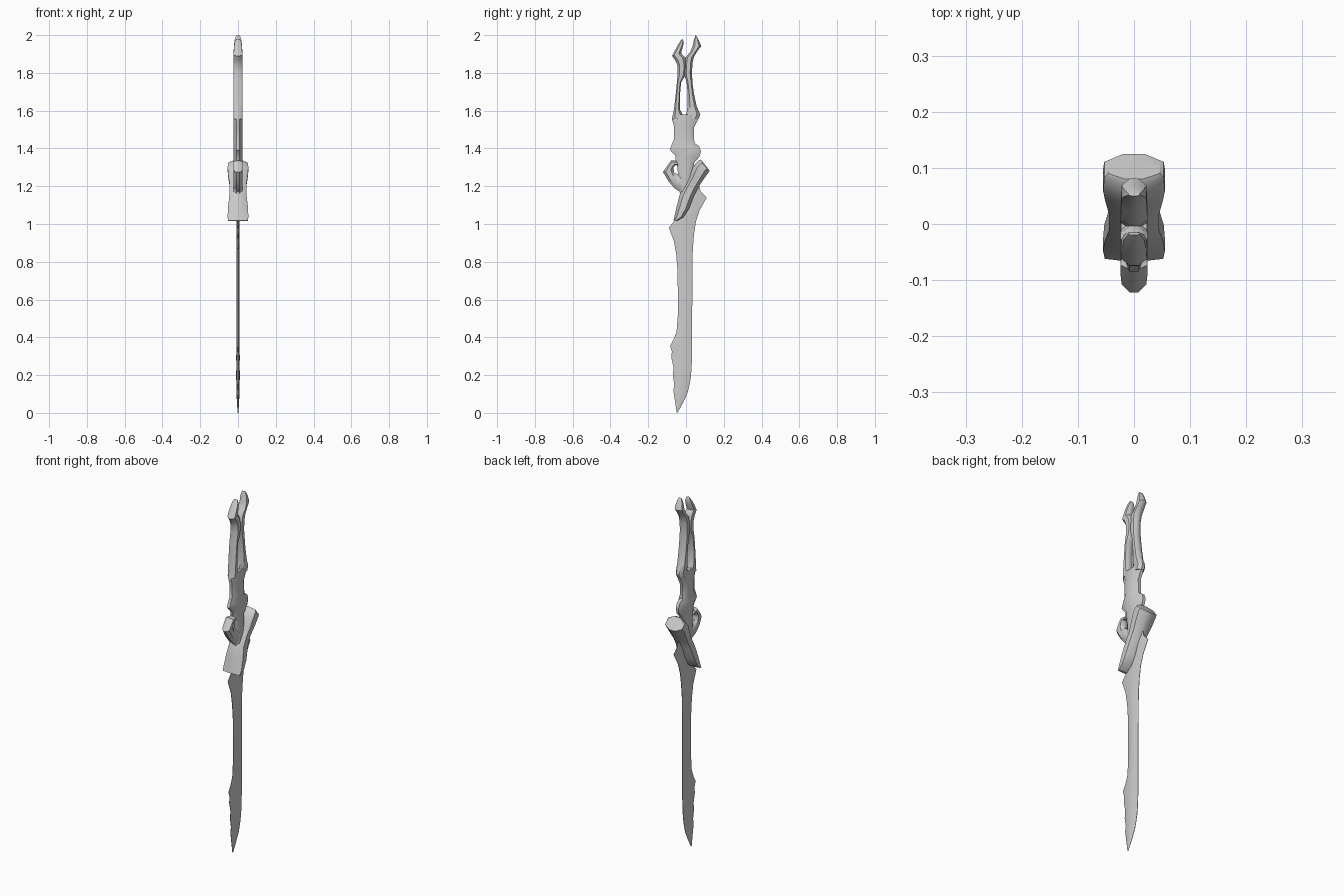
import bpy, bmesh

ROUND = [(0, .35), (.25, 1), (.75, 1), (1, .35)]        # chamfered bone-like section
EDGED = [(0, .12), (.28, .75), (.62, 1), (1, .12)]      # sharp blade section


def loft(name, stations, section=ROUND, angle=40):
    """Skin rings; a station is (front y, front z, back y, back z, half thickness)."""
    bm = bmesh.new()
    rings = []
    for ya, za, yb, zb, t in stations:
        pts = [(s * t, u) for u, s in section]
        pts += [(-x, u) for x, u in reversed(pts)]
        rings.append([bm.verts.new((x, ya + (yb - ya) * u, za + (zb - za) * u))
                      for x, u in pts])
    n = len(rings[0])
    for r, q in zip(rings, rings[1:]):
        for i in range(n):
            j = (i + 1) % n
            bm.faces.new((r[i], r[j], q[j], q[i]))
    bm.faces.new(rings[0])
    bm.faces.new(rings[-1])
    bmesh.ops.recalc_face_normals(bm, faces=bm.faces)
    me = bpy.data.meshes.new(name)
    bm.to_mesh(me)
    bm.free()
    ob = bpy.data.objects.new(name, me)
    bpy.context.collection.objects.link(ob)
    bpy.ops.object.select_all(action='DESELECT')
    ob.select_set(True)
    bpy.context.view_layer.objects.active = ob
    bpy.ops.object.shade_smooth_by_angle(angle=angle * 3.14159 / 180)
    return ob


# Blade, with a ragged front edge near the tip
loft("blade", [
    (-.050, .003, -.045, 0, .002),
    (-.058, .06, -.015, .055, .006),
    (-.067, .12, .008, .105, .008),
    (-.062, .15, .018, .145, .007),
    (-.070, .20, .026, .19, .011),
    (-.066, .24, .030, .25, .008),
    (-.077, .29, .032, .30, .010),
    (-.075, .325, .033, .34, .007),
    (-.084, .355, .033, .37, .009),
    (-.067, .385, .033, .40, .008),
    (-.050, .43, .033, .45, .008),
    (-.043, .52, .033, .55, .008),
    (-.044, .74, .034, .74, .008),
    (-.052, .84, .036, .87, .008),
    (-.064, .91, .043, .95, .008),
    (-.091, .98, .053, 1.015, .008),
    (-.063, 1.015, .073, 1.075, .008),
    (-.045, 1.06, .110, 1.14, .008),
    (-.020, 1.12, .077, 1.172, .008),
    (.0, 1.17, .070, 1.205, .008)], EDGED, 30)

# Slanted flared collar
loft("collar", [
    (-.066, 1.018, -.050, 1.015, .052),
    (-.061, 1.04, -.014, 1.036, .055),
    (-.050, 1.09, .015, 1.08, .053),
    (-.032, 1.16, .043, 1.15, .045),
    (.0, 1.215, .064, 1.192, .044),
    (.022, 1.26, .092, 1.235, .051),
    (.038, 1.305, .119, 1.273, .055),
    (.068, 1.337, .125, 1.282, .053),
    (.080, 1.341, .121, 1.287, .046)])

# Grip body with knobs
loft("grip", [
    (-.030, 1.15, .020, 1.15, .022),
    (-.042, 1.22, .035, 1.20, .024),
    (-.044, 1.29, .040, 1.29, .023),
    (-.054, 1.335, .044, 1.325, .024),
    (-.056, 1.36, .071, 1.355, .024),
    (-.085, 1.393, .079, 1.385, .024),
    (-.080, 1.41, .070, 1.412, .024),
    (-.063, 1.45, .044, 1.43, .024),
    (-.064, 1.52, .042, 1.51, .024),
    (-.075, 1.555, .062, 1.55, .024),
    (-.066, 1.58, .072, 1.58, .023)])

# Finger loop on the front side
loft("finger_loop", [
    (-.020, 1.165, .0, 1.25, .022),
    (-.060, 1.188, -.040, 1.264, .024),
    (-.095, 1.23, -.062, 1.270, .024),
    (-.122, 1.275, -.066, 1.288, .022),
    (-.098, 1.31, -.065, 1.302, .024),
    (-.080, 1.335, -.054, 1.312, .024),
    (-.052, 1.335, -.040, 1.308, .022)])

# Forked pommel: two bars that touch in the middle, then part into claws
loft("front_prong", [
    (-.075, 1.555, -.010, 1.56, .023),
    (-.063, 1.61, -.031, 1.605, .023),
    (-.055, 1.68, -.032, 1.68, .023),
    (-.048, 1.75, -.026, 1.75, .023),
    (-.044, 1.80, -.004, 1.785, .023),
    (-.045, 1.84, .002, 1.84, .023),
    (-.058, 1.868, -.004, 1.882, .024),
    (-.074, 1.89, -.026, 1.905, .023),
    (-.053, 1.93, -.019, 1.93, .022),
    (-.032, 1.965, -.014, 1.95, .018),
    (-.020, 1.98, -.014, 1.972, .010)])
loft("back_prong", [
    (-.005, 1.56, .066, 1.555, .023),
    (.004, 1.595, .076, 1.578, .023),
    (.009, 1.63, .056, 1.625, .023),
    (.009, 1.69, .042, 1.69, .023),
    (.003, 1.75, .034, 1.75, .023),
    (-.008, 1.785, .032, 1.80, .023),
    (-.008, 1.84, .034, 1.85, .023),
    (-.004, 1.88, .042, 1.885, .024),
    (.022, 1.91, .060, 1.915, .023),
    (.034, 1.94, .081, 1.942, .022),
    (.042, 1.975, .068, 1.972, .018),
    (.050, 2.0, .056, 1.995, .010)])
